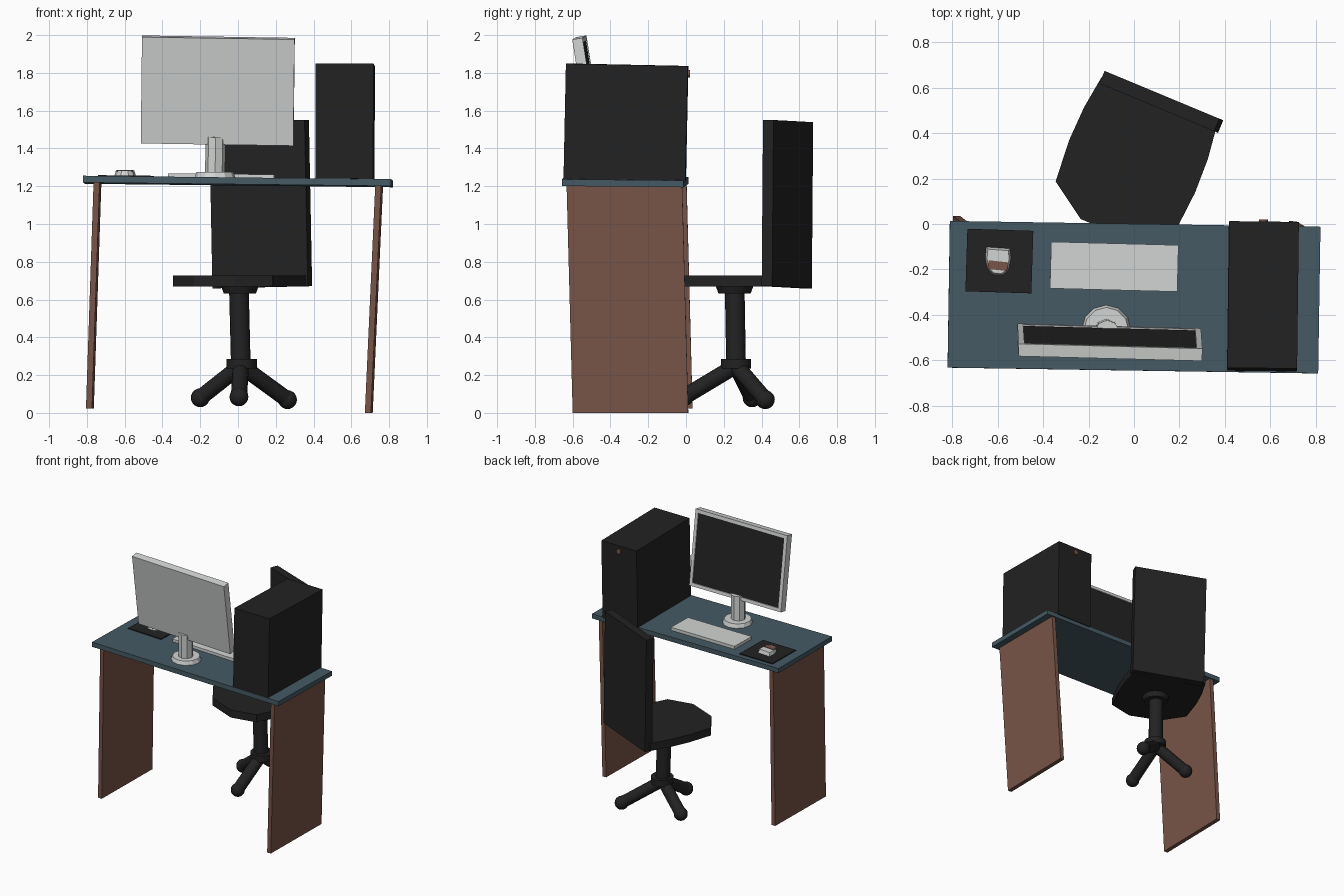
import bpy, bmesh
from math import radians
from mathutils import Vector, Matrix, Euler

cube = bpy.data.objects.get("Cube")
if cube:
    bpy.data.objects.remove(cube, do_unlink=True)


def material(name, hex_code):
    srgb = [int(hex_code[i:i + 2], 16) / 255 for i in (0, 2, 4)]
    lin = [((c + 0.055) / 1.055) ** 2.4 for c in srgb]
    m = bpy.data.materials.new(name)
    m.use_nodes = True
    m.diffuse_color = (*lin, 1)
    m.node_tree.nodes["Principled BSDF"].inputs["Base Color"].default_value = (*lin, 1)
    return m


BLACK = material("black plastic", "222222")
BLUE = material("blue grey", "455a64")
BROWN = material("brown wood", "795548")
LIGHT = material("light grey", "d2d5d3")


def finish(name, bm, *mats):
    bmesh.ops.recalc_face_normals(bm, faces=bm.faces)
    mesh = bpy.data.meshes.new(name)
    bm.to_mesh(mesh)
    bm.free()
    for m in mats:
        mesh.materials.append(m)
    obj = bpy.data.objects.new(name, mesh)
    bpy.context.collection.objects.link(obj)
    return obj


def turn(loc, rot):
    return Matrix.Translation(loc) @ Euler([radians(a) for a in rot]).to_matrix().to_4x4()


def box(name, mat, loc, size, rot=(0, 0, 0), lean=(0, 0)):
    """Box with its centre at loc; lean shears it sideways with height."""
    bm = bmesh.new()
    bmesh.ops.create_cube(bm, size=1)
    for v in bm.verts:
        v.co = v.co * Vector(size)
        v.co.x += lean[0] * v.co.z
        v.co.y += lean[1] * v.co.z
    obj = finish(name, bm, mat)
    obj.matrix_world = turn(loc, rot)
    return obj


def tube(name, mat, a, b, r1, r2=None, sides=16, smooth=True):
    """Round bar from point a to point b."""
    a, b = Vector(a), Vector(b)
    bm = bmesh.new()
    bmesh.ops.create_cone(bm, cap_ends=True, segments=sides, radius1=r1,
                          radius2=r1 if r2 is None else r2, depth=(b - a).length)
    for f in bm.faces:
        f.smooth = smooth and len(f.verts) == 4
    quat = Vector((0, 0, 1)).rotation_difference(b - a)
    bm.transform(Matrix.Translation((a + b) / 2) @ quat.to_matrix().to_4x4())
    return finish(name, bm, mat)


def prism(name, mat, outline, z0, z1, taper=1.0):
    """Extruded outline, the top scaled about its middle by taper."""
    bm = bmesh.new()
    mid = sum((Vector(p) for p in outline), Vector((0, 0))) / len(outline)
    low = [bm.verts.new((*p, z0)) for p in outline]
    top = [bm.verts.new((*(mid + (Vector(p) - mid) * taper), z1)) for p in outline]
    bm.faces.new(low)
    bm.faces.new(top)
    for i in range(len(low)):
        j = (i + 1) % len(low)
        bm.faces.new((low[i], low[j], top[j], top[i]))
    return finish(name, bm, mat)


# Desk
TILT = (-0.6, 0.65, -0.9)
box("desk_top", BLUE, (0, -0.322, 1.225), (1.63, 0.645, 0.036), TILT)
box("desk_leg_left", BROWN, (0.72, -0.31, 0.605), (0.032, 0.612, 1.21), (0, 0, -0.9), (0.046, -0.026))
box("desk_leg_right", BROWN, (-0.764, -0.287, 0.622), (0.032, 0.612, 1.196), (0, 0, -0.9), (0.034, -0.026))

# Computer tower with a round power button
box("computer_tower", BLACK, (0.567, -0.318, 1.538), (0.306, 0.645, 0.61), (-1.2, 0.2, -0.7))
tube("power_button", BROWN, (0.57, 0.0, 1.795), (0.57, 0.02, 1.795), 0.02, sides=12)

# Monitor: inset screen on the side towards the chair
monitor = box("monitor", LIGHT, (-0.107, -0.52, 1.706), (0.808, 0.055, 0.57), (9, 0.9, -1.5))
monitor.data.materials.append(BLACK)
bm = bmesh.new()
bm.from_mesh(monitor.data)
face = [f for f in bm.faces if f.normal.y > 0.9]
bmesh.ops.inset_region(bm, faces=face, thickness=0.036, depth=0)
bmesh.ops.inset_region(bm, faces=face, thickness=0.001, depth=-0.006)
face[0].material_index = 1
bm.to_mesh(monitor.data)
bm.free()
tube("monitor_post", LIGHT, (-0.122, -0.47, 1.25), (-0.118, -0.475, 1.46), 0.053, sides=8, smooth=False)
tube("monitor_base", LIGHT, (-0.122, -0.465, 1.235), (-0.122, -0.465, 1.275), 0.112, 0.098, 12, smooth=False)

# Keyboard, mouse pad and mouse
box("keyboard", LIGHT, (-0.087, -0.188, 1.253), (0.56, 0.205, 0.024), (0, 0.65, -1.5))
box("mouse_pad", BLACK, (-0.592, -0.163, 1.251), (0.29, 0.275, 0.009), (-0.6, 0.65, -1.8))
prism("mouse", LIGHT, [(-0.65, -0.1), (-0.545, -0.108), (-0.54, -0.15), (-0.552, -0.205),
                       (-0.58, -0.226), (-0.62, -0.224), (-0.645, -0.2), (-0.655, -0.15)],
      1.253, 1.282, 0.85)
box("mouse_button", BROWN, (-0.599, -0.183, 1.282), (0.086, 0.038, 0.008), (0, 0, -6))

# Chair back and seat, turned away from the desk
YAW = -22.6
box("chair_back", BLACK, (0.12, 0.537, 1.105), (0.547, 0.06, 0.88), (0, -1.2, YAW))
half = [(0.275, 0.54), (0.295, 0.39), (0.3, 0.23), (0.285, 0.04), (0.12, -0.07)]
outline = half + [(-x, y) for x, y in reversed(half)]
seat = prism("chair_seat", BLACK, outline, 0.668, 0.727)
seat.matrix_world = turn((0, 0, 0), (0, 0, YAW)) @ Matrix.Translation((-0.105, 0, 0))

# Chair column and three-legged foot
tube("seat_plate", BLACK, (0.01, 0.257, 0.632), (0.01, 0.257, 0.672), 0.085, 0.1)
tube("chair_column", BLACK, (0.015, 0.265, 0.25), (0.005, 0.258, 0.65), 0.052)
tube("foot_hub", BLACK, (0.02, 0.265, 0.235), (0.02, 0.265, 0.285), 0.08)
feet = {"front": (0.005, -0.01, 0.085), "left": (0.262, 0.42, 0.07), "right": (-0.2, 0.35, 0.08)}
for side, tip in feet.items():
    tube("foot_leg_" + side, BLACK, (0.015, 0.265, 0.25), tip, 0.043)
    bm = bmesh.new()
    bmesh.ops.create_uvsphere(bm, u_segments=16, v_segments=10, radius=0.05)
    for f in bm.faces:
        f.smooth = True
    finish("foot_ball_" + side, bm, BLACK).location = tip
